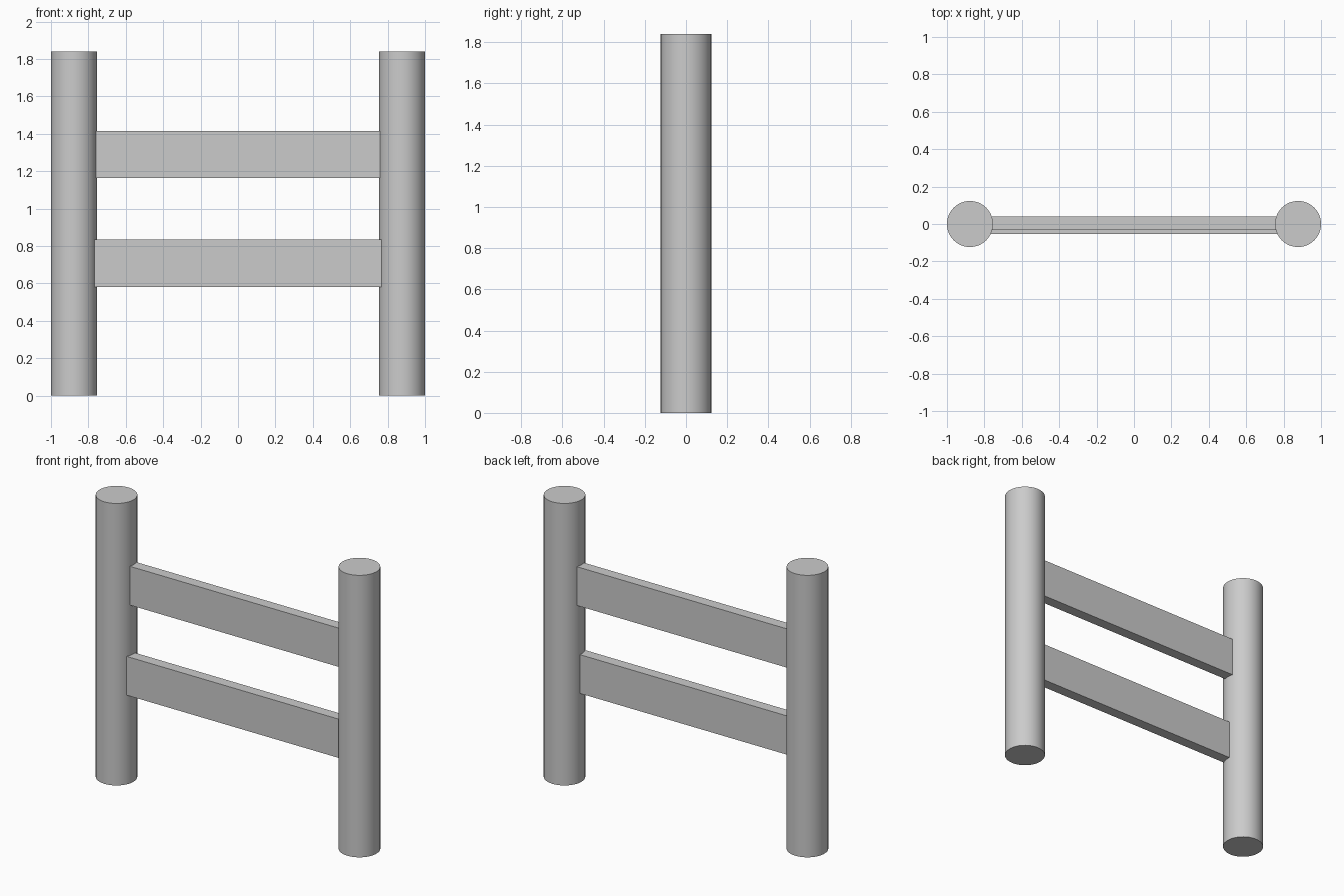
import bpy

if "Cube" in bpy.data.objects:
    bpy.data.objects.remove(bpy.data.objects["Cube"])

POST_R, POST_H, POST_X = 0.123, 1.84, 0.877


def post(name, x):
    bpy.ops.mesh.primitive_cylinder_add(
        vertices=64, radius=POST_R, depth=POST_H, location=(x, 0, POST_H / 2))
    bpy.context.object.name = name
    bpy.ops.object.shade_smooth_by_angle()


def rail(name, y0, y1, z0, z1, half_length=0.80):
    bpy.ops.mesh.primitive_cube_add(
        size=1, location=(0, (y0 + y1) / 2, (z0 + z1) / 2))
    ob = bpy.context.object
    ob.name = name
    ob.scale = (2 * half_length, y1 - y0, z1 - z0)
    bpy.ops.object.transform_apply(location=False, rotation=False, scale=True)


# Round upright posts
post("left_post", -POST_X)
post("right_post", POST_X)

# Flat rails set into the posts, the lower one slightly further forward
rail("upper_rail", -0.031, 0.039, 1.163, 1.416)
rail("lower_rail", -0.054, 0.016, 0.582, 0.835)
